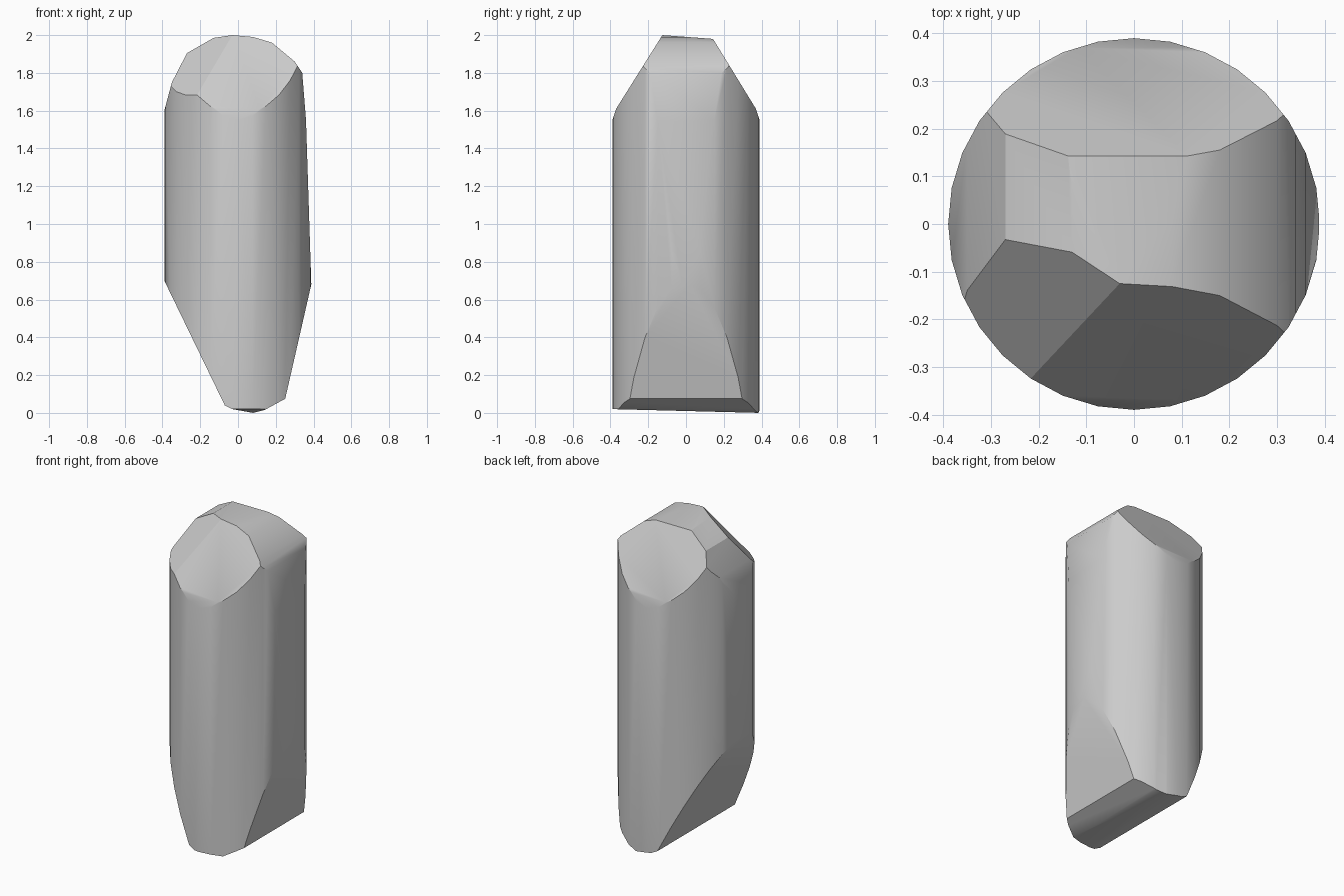
import bpy, bmesh, math
from mathutils import Vector

cube = bpy.data.objects.get("Cube")
if cube:
    bpy.data.objects.remove(cube, do_unlink=True)

grey = bpy.data.materials.new("pale grey stone")
grey.use_nodes = True
colour = (0.6, 0.6, 0.6, 1)
grey.diffuse_color = colour
grey.node_tree.nodes["Principled BSDF"].inputs["Base Color"].default_value = colour


def slice_off(bm, point, normal):
    """Remove everything on the normal's side of a plane and cap the cut."""
    geom = bm.verts[:] + bm.edges[:] + bm.faces[:]
    cut = bmesh.ops.bisect_plane(bm, geom=geom, dist=1e-5, plane_co=point,
                                 plane_no=normal, clear_outer=True)
    edges = [e for e in cut["geom_cut"]
             if isinstance(e, bmesh.types.BMEdge) and e.is_boundary]
    if edges:
        bmesh.ops.holes_fill(bm, edges=edges, sides=0)


def carve(bm, outline, place):
    """Trim to a convex anticlockwise outline; place maps (across, up) to 3D."""
    for (a, b), (c, d) in zip(outline, outline[1:]):
        slice_off(bm, place(a, b), place(d - b, a - c))


# Round column
bm = bmesh.new()
bmesh.ops.create_cone(bm, cap_ends=True, segments=32, radius1=0.39,
                      radius2=0.39, depth=2.4)
bmesh.ops.translate(bm, verts=bm.verts, vec=(0, 0, 1))

# Front outline: tapered foot, leaning left side and domed head
front = [(-0.39, 0.7), (-0.07, 0.04), (-0.03, 0.02), (0.08, 0), (0.14, 0.015),
         (0.25, 0.075), (0.388, 0.68), (0.36, 1.55), (0.34, 1.8), (0.3, 1.86),
         (0.18, 1.96), (0.08, 1.99), (-0.03, 2), (-0.13, 1.985),
         (-0.27, 1.905), (-0.35, 1.75), (-0.39, 1.6)]
carve(bm, front, lambda a, up: Vector((a, 0, up)))

# Side outline: slightly tilted base and chisel-shaped head
side = [(-0.39, 0.02), (0.39, 0), (0.39, 1.55), (0.37, 1.61), (0.143, 1.98),
        (-0.125, 2), (-0.37, 1.61), (-0.39, 1.55)]
carve(bm, side, lambda a, up: Vector((0, a, up)))

# Chipped corner at the front of the head
chip = [Vector(p) for p in ((-0.03, -0.125, 2), (-0.28, -0.03, 1.9),
                            (-0.25, -0.3, 1.68))]
slice_off(bm, chip[0], (chip[1] - chip[0]).cross(chip[2] - chip[0]))

bmesh.ops.remove_doubles(bm, verts=bm.verts, dist=0.004)
bmesh.ops.recalc_face_normals(bm, faces=bm.faces)
mesh = bpy.data.meshes.new("carved_stone")
bm.to_mesh(mesh)
bm.free()
mesh.materials.append(grey)
stone = bpy.data.objects.new("carved_stone", mesh)
bpy.context.collection.objects.link(stone)

# Soft shading with crisp chisel edges
bpy.ops.object.select_all(action="DESELECT")
stone.select_set(True)
bpy.context.view_layer.objects.active = stone
bpy.ops.object.shade_smooth_by_angle(angle=math.radians(30))
